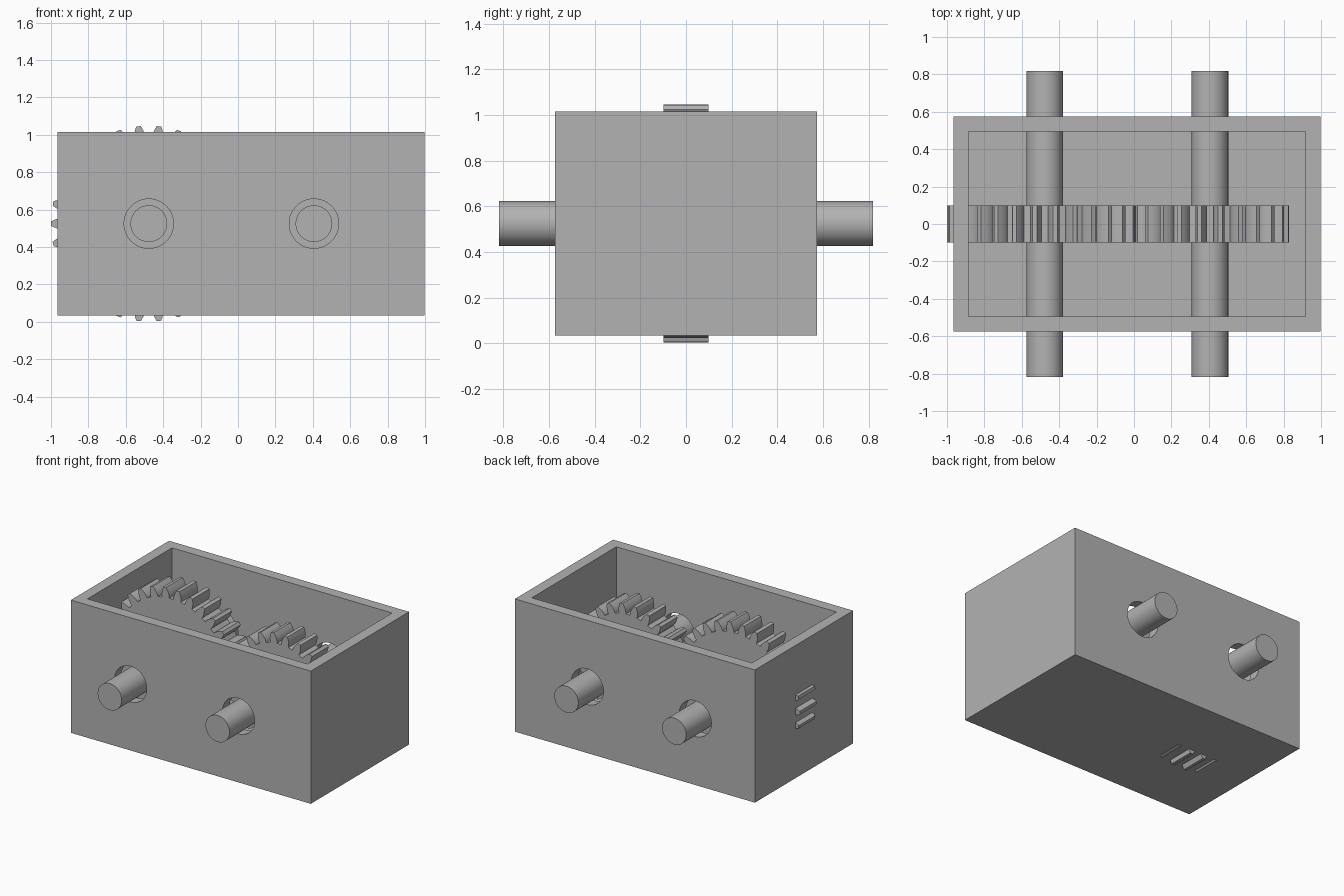
import bpy, bmesh, math

if "Cube" in bpy.data.objects:
    bpy.data.objects.remove(bpy.data.objects["Cube"])

MODULE = 0.0327            # gear tooth size
AXLE_Z = 0.525
AXLES = {"large": (-0.477, 30, 0.0), "small": (0.406, 24, 0.5)}  # x, teeth, phase in pitches

grey = bpy.data.materials.new("grey")
grey.diffuse_color = (0.45, 0.45, 0.45, 1)
grey.use_nodes = True
grey.node_tree.nodes["Principled BSDF"].inputs["Base Color"].default_value = grey.diffuse_color


def finish(obj, name):
    obj.name = name
    obj.data.materials.clear()
    obj.data.materials.append(grey)
    return obj


def box(name, lo, hi):
    bpy.ops.mesh.primitive_cube_add(size=1, location=[(a + b) / 2 for a, b in zip(lo, hi)])
    obj = bpy.context.object
    obj.scale = [b - a for a, b in zip(lo, hi)]
    bpy.ops.object.transform_apply(location=True, rotation=True, scale=True)
    return finish(obj, name)


def rod(name, x, radius, length):
    bpy.ops.mesh.primitive_cylinder_add(vertices=64, radius=radius, depth=length,
                                        location=(x, 0, AXLE_Z), rotation=(math.pi / 2, 0, 0))
    bpy.ops.object.transform_apply(location=True, rotation=True, scale=True)
    return finish(bpy.context.object, name)


def cut(target, cutter):
    mod = target.modifiers.new("cut", "BOOLEAN")
    mod.operation, mod.solver, mod.object = "DIFFERENCE", "EXACT", cutter
    bpy.context.view_layer.objects.active = target
    bpy.ops.object.modifier_apply(modifier=mod.name)
    bpy.data.objects.remove(cutter)


def smooth(obj):
    bpy.ops.object.select_all(action="DESELECT")
    obj.select_set(True)
    bpy.context.view_layer.objects.active = obj
    bpy.ops.object.shade_smooth_by_angle(angle=math.radians(20))


def gear(name, x, teeth, phase, half_width):
    pitch_r = MODULE * teeth / 2
    tip, root = pitch_r + MODULE, pitch_r - 1.25 * MODULE
    base = pitch_r * math.cos(math.radians(20))

    def inv(a):
        return math.tan(a) - a

    def half_angle(r):
        return math.pi / (2 * teeth) + inv(math.radians(20)) - inv(math.acos(min(1, base / r)))

    # Involute flank from root to tip, mirrored for the other flank
    flank = [(root, half_angle(base))]
    start = max(base, root)
    for i in range(5):
        r = start + (tip - start) * i / 4
        flank.append((r, half_angle(r)))
    tooth = [(r, -a) for r, a in flank] + [(r, a) for r, a in reversed(flank)]
    bm = bmesh.new()
    verts = []
    for k in range(teeth):
        mid = (k + phase) * math.tau / teeth
        for r, a in tooth:
            verts.append(bm.verts.new((x + r * math.cos(mid + a), -half_width,
                                       AXLE_Z + r * math.sin(mid + a))))
    face = bm.faces.new(verts)
    out = bmesh.ops.extrude_face_region(bm, geom=[face])
    moved = [v for v in out["geom"] if isinstance(v, bmesh.types.BMVert)]
    bmesh.ops.translate(bm, verts=moved, vec=(0, 2 * half_width, 0))
    bmesh.ops.recalc_face_normals(bm, faces=bm.faces)
    bmesh.ops.triangulate(bm, faces=[f for f in bm.faces if len(f.verts) > 4])
    mesh = bpy.data.meshes.new(name)
    bm.to_mesh(mesh)
    bm.free()
    obj = bpy.data.objects.new(name, mesh)
    bpy.context.collection.objects.link(obj)
    return finish(obj, name)


# Open-topped housing with clearance holes for both shafts
housing = box("housing", (-0.966, -0.574, 0.034), (0.998, 0.574, 1.016))
cut(housing, box("cavity", (-0.886, -0.494, 0.114), (0.916, 0.494, 1.2)))
for x, _, _ in AXLES.values():
    cut(housing, rod("hole", x, 0.132, 1.5))
smooth(housing)

# Meshing gears on their shafts
for size, (x, teeth, phase) in AXLES.items():
    smooth(gear(size + "_gear", x, teeth, phase, 0.098))
    smooth(rod(size + "_gear_shaft", x, 0.098, 1.638))
